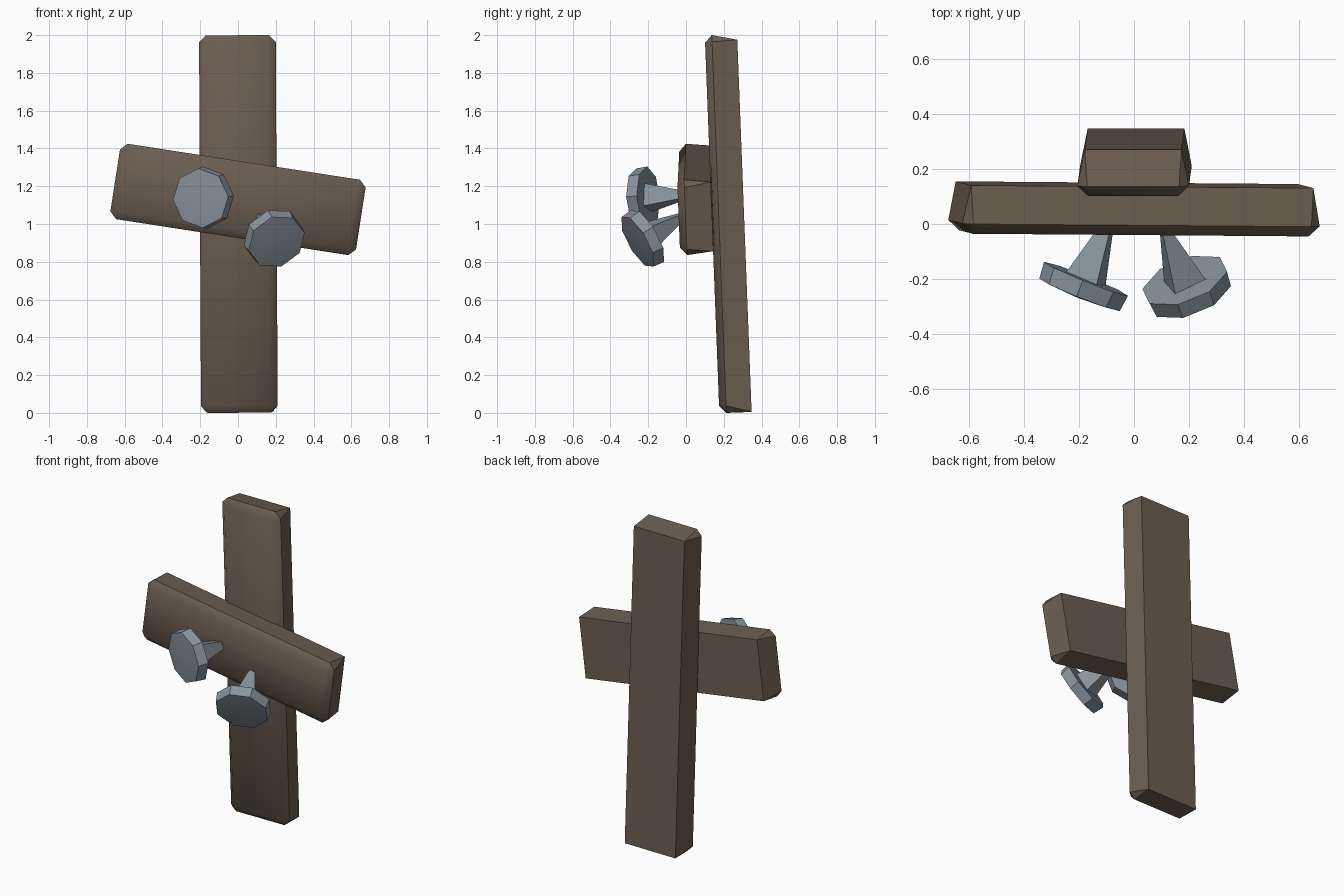
import bpy, bmesh, math
from mathutils import Matrix, Vector, Euler

if "Cube" in bpy.data.objects:
    bpy.data.objects.remove(bpy.data.objects["Cube"])


def material(name, rgb):
    m = bpy.data.materials.new(name)
    m.diffuse_color = (*rgb, 1)
    m.use_nodes = True
    m.node_tree.nodes["Principled BSDF"].inputs["Base Color"].default_value = m.diffuse_color
    return m


WOOD = material("weathered_brown_wood", (0.147, 0.112, 0.080))
IRON = material("blue_grey_iron", (0.243, 0.296, 0.332))


def finish(bm, name, mat, matrix, soft_verts):
    """Smooth shading only across edges touching soft_verts; the rest stay sharp."""
    bmesh.ops.recalc_face_normals(bm, faces=bm.faces[:])
    for f in bm.faces:
        f.smooth = True
    for e in bm.edges:
        e.smooth = any(v in soft_verts for v in e.verts)
    mesh = bpy.data.meshes.new(name)
    bm.to_mesh(mesh)
    bm.free()
    mesh.materials.append(mat)
    obj = bpy.data.objects.new(name, mesh)
    obj.matrix_world = matrix
    bpy.context.collection.objects.link(obj)
    return obj


def plank(name, loc, rot, mid, back, chamfer=0.04, front_y=-0.037, back_y=0.134):
    """Board: inset front face, corner-cut middle outline, narrower back face.
    mid = (half x, half z); back = (half x, z low, z high)."""
    bm = bmesh.new()
    mx, mz = mid
    fx, fz, c = mx - chamfer, mz - chamfer, chamfer * 0.9
    bx, lo, hi = back
    signs = [(1, 1), (-1, 1), (-1, -1), (1, -1)]
    front = [bm.verts.new((sx * fx, front_y, sz * fz)) for sx, sz in signs]
    rear = [bm.verts.new((sx * bx, back_y, hi if sz > 0 else lo)) for sx, sz in signs]
    side, cap = [], []
    for sx, sz in signs:
        side.append(bm.verts.new((sx * mx, 0, sz * (mz - c))))
        cap.append(bm.verts.new((sx * (mx - c), 0, sz * mz)))
    bm.faces.new(front)
    bm.faces.new(rear)
    for i in range(4):
        j = (i + 1) % 4
        a, b = (cap[i], cap[j]) if i % 2 == 0 else (side[i], side[j])
        for ring in (front, rear):
            bm.faces.new((ring[i], ring[j], b, a))
            bm.faces.new((ring[i], side[i], cap[i]))
    matrix = Matrix.Translation(loc) @ Euler([math.radians(r) for r in rot]).to_matrix().to_4x4()
    return finish(bm, name, WOOD, matrix, set(front))


def ring(bm, n, radius, z, twist):
    return [bm.verts.new((radius * math.cos(twist + math.tau * k / n),
                          radius * math.sin(twist + math.tau * k / n), z)) for k in range(n)]


def bridge(bm, a, b):
    for k in range(len(a)):
        j = (k + 1) % len(a)
        bm.faces.new((a[k], a[j], b[j], b[k]))


def nail(name, centre, direction, head_twist, stem_twist):
    """Octagonal slightly domed head on a tapering square shank."""
    d = Vector(direction).normalized()
    u = Vector((0, 0, 1)).cross(d).normalized()
    v = d.cross(u)
    matrix = Matrix.Translation(centre) @ Matrix((u, v, d)).transposed().to_4x4()
    bm = bmesh.new()
    # head
    t = math.radians(head_twist)
    r0, r1 = ring(bm, 8, 0.165, -0.033, t), ring(bm, 8, 0.158, 0.030, t)
    bm.faces.new(r0)
    bridge(bm, r0, r1)
    apex = bm.verts.new((0, 0, 0.043))
    for k in range(8):
        bm.faces.new((r1[k], r1[(k + 1) % 8], apex))
    # shank
    t = math.radians(stem_twist)
    s0, s1 = ring(bm, 4, 0.025, -0.25, t), ring(bm, 4, 0.088, -0.03, t)
    bm.faces.new(s0)
    bm.faces.new(s1)
    bridge(bm, s0, s1)
    return finish(bm, name, IRON, matrix, {apex})


# leaning upright board
plank("upright_board", (0.002, 0.175, 1.0), (2.2, -0.3, 0), (0.203, 1.0), (0.176, -1.0, 0.97))
# crooked cross board nailed on the front
plank("cross_board", (0, 0.003, 1.13), (2.2, 8.8, -0.45), (0.658, 0.202),
      (0.63, -0.185, 0.185), back_y=0.14)
# two bent nails
nail("left_nail", (-0.187, -0.23, 1.138), (-0.37, -0.92, -0.06), 3, 60)
nail("right_nail", (0.195, -0.232, 0.92), (0.31, -0.80, -0.46), 20, 35)
